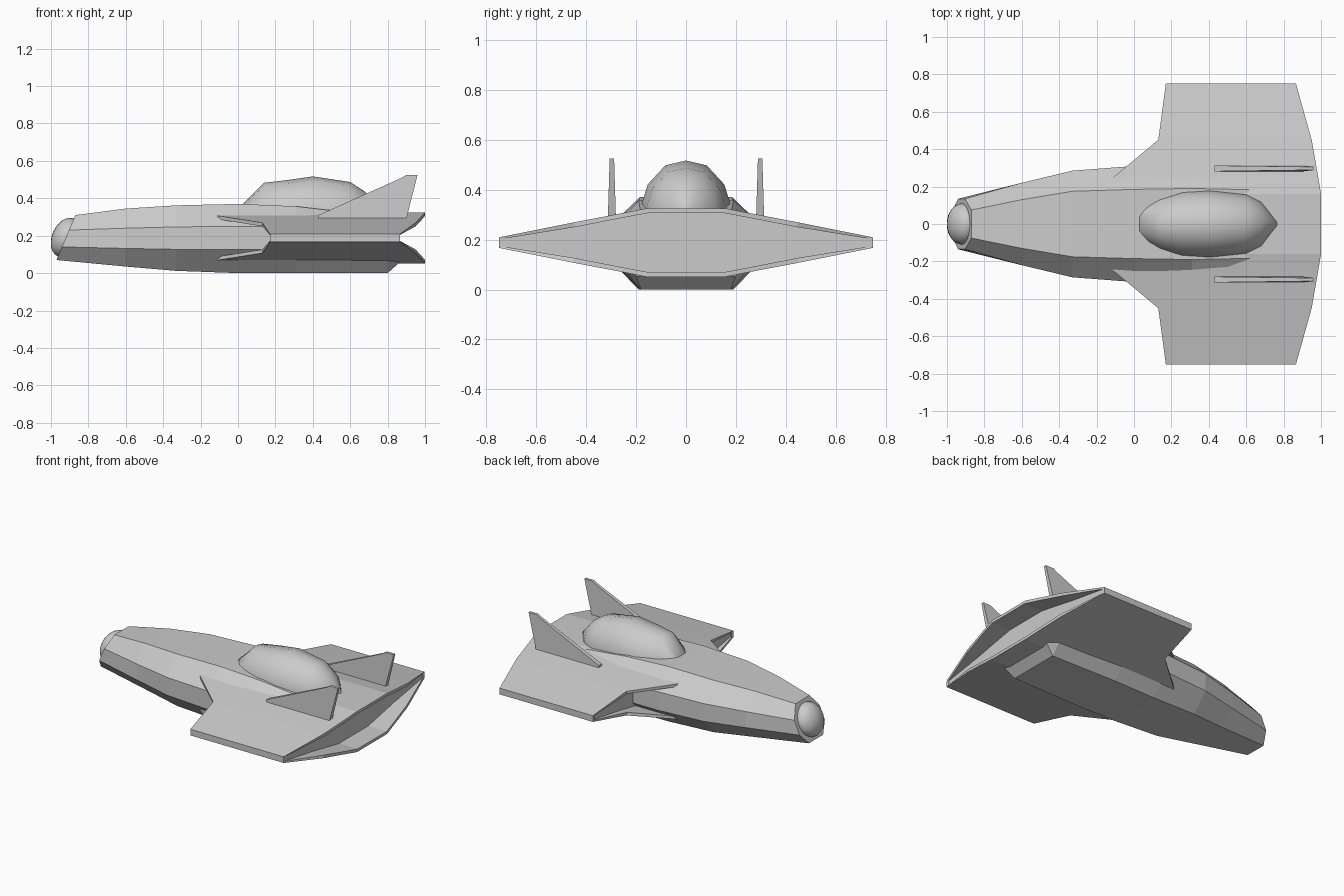
import bpy, bmesh, math
from mathutils import Matrix

if "Cube" in bpy.data.objects:
    bpy.data.objects.remove(bpy.data.objects["Cube"])


def make_object(name, bm):
    bmesh.ops.recalc_face_normals(bm, faces=bm.faces)
    mesh = bpy.data.meshes.new(name)
    bm.to_mesh(mesh)
    bm.free()
    ob = bpy.data.objects.new(name, mesh)
    bpy.context.collection.objects.link(ob)
    return ob


def loft(name, rings):
    """Skin a list of closed rings and cap both ends."""
    bm = bmesh.new()
    loops = [[bm.verts.new(p) for p in r] for r in rings]
    n = len(rings[0])
    for a, b in zip(loops, loops[1:]):
        for i in range(n):
            j = (i + 1) % n
            bm.faces.new((a[i], a[j], b[j], b[i]))
    bm.faces.new(loops[0])
    bm.faces.new(loops[-1])
    return make_object(name, bm)


def smooth(ob, angle):
    bpy.ops.object.select_all(action='DESELECT')
    ob.select_set(True)
    bpy.context.view_layer.objects.active = ob
    bpy.ops.object.shade_smooth_by_angle(angle=math.radians(angle))


# Hull: eight-sided sections; x, flat half width, side half width, z bottom/low/high/top
hull_sections = [
    (-0.92, 0.075, 0.135, 0.07, 0.14, 0.23, 0.31),
    (-0.60, 0.13, 0.22, 0.035, 0.132, 0.24, 0.345),
    (-0.33, 0.175, 0.285, 0.012, 0.127, 0.247, 0.362),
    (0.00, 0.185, 0.31, 0.0, 0.125, 0.25, 0.37),
    (0.31, 0.19, 0.31, 0.0, 0.125, 0.25, 0.357),
    (0.80, 0.18, 0.29, 0.0, 0.125, 0.24, 0.30),
    (0.862, 0.20, 0.27, 0.055, 0.13, 0.23, 0.28),
]
rings = []
for k, (x, wf, ws, z0, z1, z2, z3) in enumerate(hull_sections):
    half = [(wf, z0), (ws, z1), (ws, z2), (wf, z3)]
    outline = half + [(-y, z) for y, z in reversed(half)]
    # the nose face leans back
    rings.append([(x + (0.42 * (z - 0.19) if k == 0 else 0), y, z) for y, z in outline])
loft("hull", rings)

# Wing: hollow diamond shell, open front and rear, with recessed walls
MID = 0.188
# y, inner y, outer half height, inner half height, front x, rear x
wing_points = [
    (0.75, 0.73, 0.021, 0.016, 0.17, 0.866),
    (0.45, 0.445, 0.081, 0.062, 0.13, 0.95),
    (0.25, 0.25, 0.119, 0.100, -0.11, 0.985),
    (0.16, 0.155, 0.137, 0.118, -0.11, 1.0),
]


def wing_ring(inner, x_of):
    top = []
    for y, yi, h, hi, xf, xb in wing_points:
        top.append((x_of(xf, xb), yi if inner else y, hi if inner else h))
    top += [(x, -y, h) for x, y, h in reversed(top)]
    return ([(x, y, MID + h) for x, y, h in top]
            + [(x, y, MID - h) for x, y, h in reversed(top)])


loft("wing", [
    wing_ring(True, lambda f, b: 0.18),
    wing_ring(True, lambda f, b: f),
    wing_ring(False, lambda f, b: f),
    wing_ring(False, lambda f, b: b),
    wing_ring(True, lambda f, b: b),
    wing_ring(True, lambda f, b: 0.862),
])

# Canopy: faceted bubble; x, half width, top z
canopy_sections = [
    (0.03, 0.085, 0.375), (0.14, 0.14, 0.483), (0.26, 0.177, 0.497),
    (0.40, 0.18, 0.517), (0.60, 0.158, 0.487), (0.68, 0.118, 0.435),
    (0.765, 0.012, 0.335),
]
arch = [(1.0, 0.0), (0.99, 0.2), (0.85, 0.56), (0.46, 0.91), (0.0, 1.0)]
arch += [(-y, z) for y, z in reversed(arch[:-1])]
canopy = loft("canopy", [
    [(x, w * y, 0.30 + (top - 0.30) * z) for y, z in arch]
    for x, w, top in canopy_sections])
smooth(canopy, 50)

# Nose dome: flattened sphere set into the leaning nose face
bm = bmesh.new()
bmesh.ops.create_uvsphere(
    bm, u_segments=24, v_segments=12, radius=1,
    matrix=Matrix.Translation((-0.92, 0, 0.19))
    @ Matrix.Rotation(math.radians(22.6), 4, 'Y')
    @ Matrix.Diagonal((0.075, 0.11, 0.11, 1)))
smooth(make_object("nose_dome", bm), 60)

# Tail fins: tapered plates, thinner at the tip
fin_profile = [(0.43, 0.29), (0.43, 0.31), (0.87, 0.507), (0.90, 0.525),
               (0.96, 0.525), (0.90, 0.29)]
for name, side in (("left_fin", -1), ("right_fin", 1)):
    loft(name, [
        [(x, side * 0.297 + s * (0.016 - 0.03 * (z - 0.29)), z) for x, z in fin_profile]
        for s in (-1, 1)])
